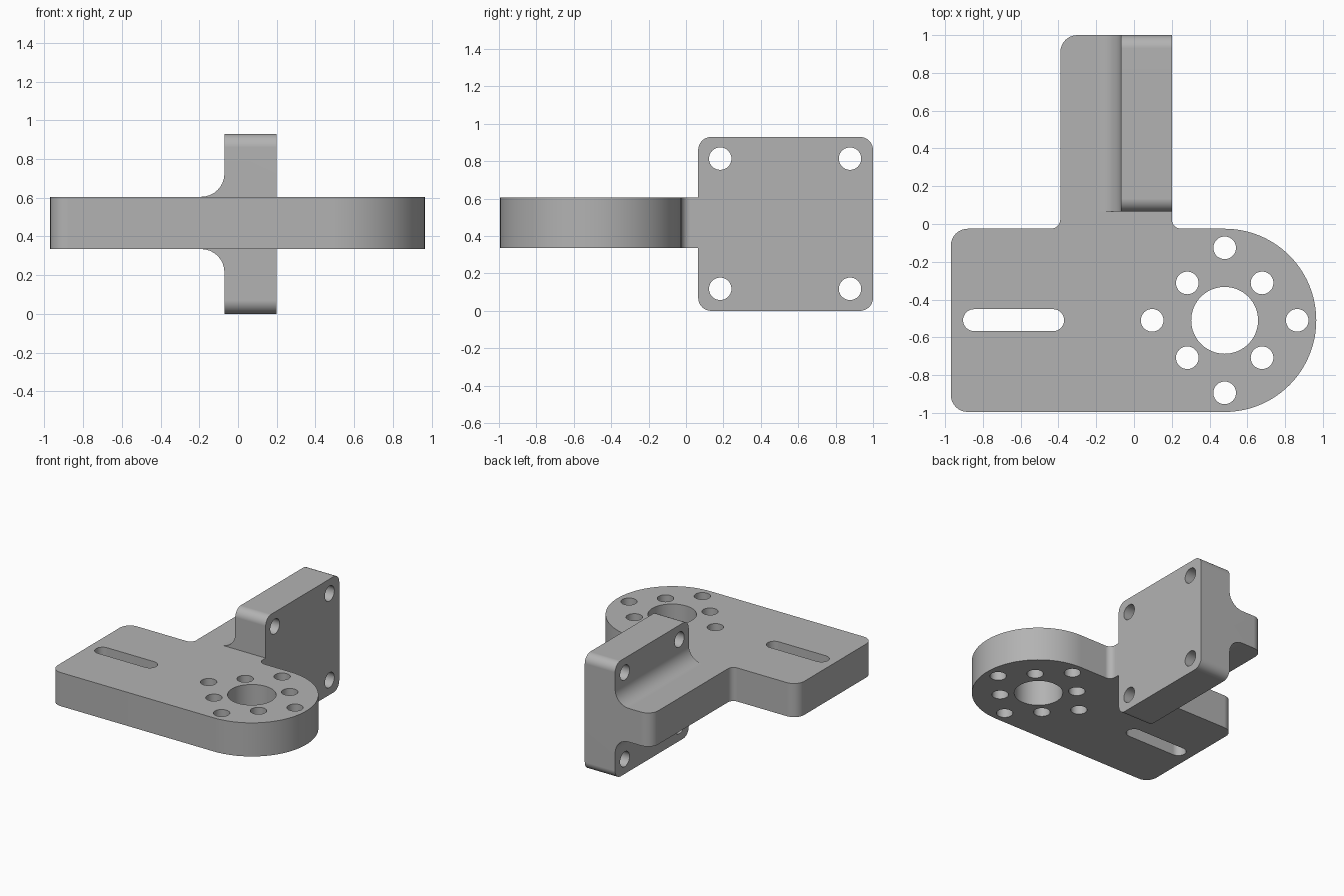
import bpy, bmesh, math
from mathutils import Vector

cube = bpy.data.objects.get("Cube")
if cube:
    bpy.data.objects.remove(cube, do_unlink=True)

grey = bpy.data.materials.new("plain grey")
grey.use_nodes = True
colour = (0.45, 0.45, 0.45, 1)
grey.diffuse_color = colour
grey.node_tree.nodes["Principled BSDF"].inputs["Base Color"].default_value = colour


def rounded(corners):
    """Outline from (u, v, radius) corners, each replaced by a tangent arc."""
    pts = []
    for i, (u, v, r) in enumerate(corners):
        p = Vector((u, v))
        if r == 0:
            arc = [p]
        else:
            a = (Vector(corners[i - 1][:2]) - p).normalized()
            b = (Vector(corners[(i + 1) % len(corners)][:2]) - p).normalized()
            half = a.angle(b) / 2
            centre = p + (a + b).normalized() * r / math.sin(half)
            start = p + a * r / math.tan(half) - centre
            end = p + b * r / math.tan(half) - centre
            sweep = math.atan2(start.cross(end), start.dot(end))
            n = max(8, int(r * 50))
            arc = []
            for k in range(n + 1):
                t = sweep * k / n
                c, s = math.cos(t), math.sin(t)
                arc.append(centre + Vector((start.x * c - start.y * s,
                                            start.x * s + start.y * c)))
        for q in arc:
            if not pts or (q - pts[-1]).length > 1e-4:
                pts.append(q)
    if (pts[0] - pts[-1]).length < 1e-4:
        pts.pop()
    return pts


def circle(u, v, r, n=40):
    return [Vector((u + r * math.cos(math.tau * k / n),
                    v + r * math.sin(math.tau * k / n))) for k in range(n)]


def prism(name, outline, axis, low, high):
    """Extrude a flat outline along one axis."""
    place = {"x": lambda p: (low, p.x, p.y),
             "y": lambda p: (p.x, low, p.y),
             "z": lambda p: (p.x, p.y, low)}[axis]
    step = Vector([(high - low) * (axis == a) for a in "xyz"])
    bm = bmesh.new()
    face = bm.faces.new([bm.verts.new(place(p)) for p in outline])
    grown = bmesh.ops.extrude_face_region(bm, geom=[face])["geom"]
    bmesh.ops.translate(bm, vec=step,
                        verts=[g for g in grown if isinstance(g, bmesh.types.BMVert)])
    bmesh.ops.recalc_face_normals(bm, faces=bm.faces)
    mesh = bpy.data.meshes.new(name)
    bm.to_mesh(mesh)
    bm.free()
    mesh.materials.append(grey)
    obj = bpy.data.objects.new(name, mesh)
    bpy.context.collection.objects.link(obj)
    return obj


def combine(target, other, operation):
    mod = target.modifiers.new(operation, "BOOLEAN")
    mod.operation, mod.solver, mod.object = operation, "EXACT", other
    bpy.context.view_layer.objects.active = target
    bpy.ops.object.modifier_apply(modifier=mod.name)
    bpy.data.objects.remove(other, do_unlink=True)


# Horizontal plate with round end and a stem towards the back
bottom, top, middle = 0.335, 0.605, 0.47
hub_x, hub_y = 0.48, -0.51
bracket = prism("mounting_bracket", rounded([
    (-0.97, -0.995, 0.09), (0.965, -0.995, 0.485), (0.965, -0.025, 0.485),
    (0.2, -0.025, 0.05), (0.2, 1, 0), (-0.39, 1, 0.09),
    (-0.39, -0.025, 0.05), (-0.97, -0.025, 0.09)]), "z", bottom, top)

# Upright plate
upright = prism("upright_plate", rounded([
    (0.065, 0, 0.07), (1, 0, 0.07), (1, 0.93, 0.07), (0.065, 0.93, 0.07)]),
    "x", -0.07, 0.2)
combine(bracket, upright, "UNION")

# Concave fillets above and below the stem
cove = rounded([(-0.05, 0.58, 0), (-0.19, 0.58, 0), (-0.19, top, 0),
                (-0.07, top, 0.12), (-0.07, 0.725, 0), (-0.05, 0.725, 0)])
for label, side in (("upper", 1), ("lower", -1)):
    outline = [Vector((p.x, middle + side * (p.y - middle))) for p in cove]
    combine(bracket, prism(label + "_fillet", outline, "y", 0.065, 1), "UNION")

# Hub bore, bolt holes and slot
holes = [circle(hub_x, hub_y, 0.177, 64)]
for k in range(8):
    reach = 0.28 if k % 2 else 0.384
    turn = k * math.pi / 4
    holes.append(circle(hub_x + reach * math.cos(turn),
                        hub_y + reach * math.sin(turn), 0.06))
holes.append(rounded([(-0.905, -0.567, 0.058), (-0.37, -0.567, 0.058),
                      (-0.37, -0.451, 0.058), (-0.905, -0.451, 0.058)]))
for outline in holes:
    combine(bracket, prism("hole", outline, "z", 0.2, 0.8), "DIFFERENCE")

# Corner holes through the upright plate
for y in (0.183, 0.877):
    for z in (0.118, 0.814):
        combine(bracket, prism("hole", circle(y, z, 0.06), "x", -0.3, 0.4), "DIFFERENCE")

# Smooth curved walls, crisp edges
bpy.ops.object.select_all(action="DESELECT")
bracket.select_set(True)
bpy.context.view_layer.objects.active = bracket
bpy.ops.object.shade_smooth_by_angle(angle=math.radians(30))
weighted = bracket.modifiers.new("even_shading", "WEIGHTED_NORMAL")
weighted.keep_sharp = True
